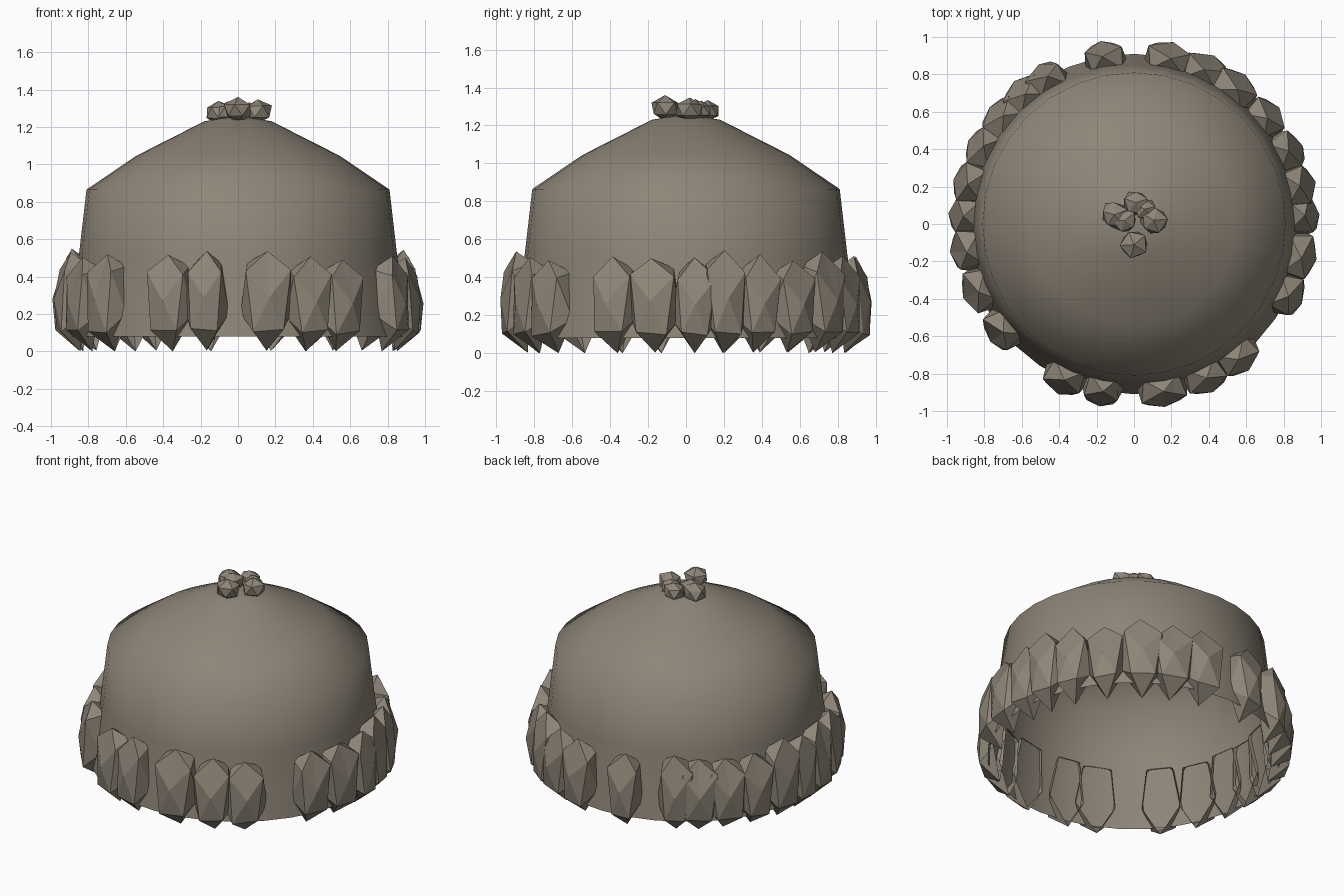
import bpy, bmesh, math, random
from mathutils import Vector

if "Cube" in bpy.data.objects:
    bpy.data.objects.remove(bpy.data.objects["Cube"])

random.seed(4)
stone = bpy.data.materials.new("grey_brown_stone")
stone.diffuse_color = (0.27, 0.235, 0.185, 1)
stone.use_nodes = True
stone.node_tree.nodes["Principled BSDF"].inputs["Base Color"].default_value = stone.diffuse_color


def finish(name, bm, smooth=False):
    me = bpy.data.meshes.new(name)
    for f in bm.faces:
        f.smooth = smooth
    bm.to_mesh(me)
    bm.free()
    me.materials.append(stone)
    ob = bpy.data.objects.new(name, me)
    bpy.context.collection.objects.link(ob)
    return ob


# dome: open-bottomed lathed shell, smooth
SEG = 32
profile = [(0.91, 0.08), (0.85, 0.52), (0.81, 0.865), (0.545, 1.045), (0.18, 1.23)]
bm = bmesh.new()
rings = []
for r, z in profile:
    rings.append([bm.verts.new((r * math.cos(2 * math.pi * i / SEG),
                                r * math.sin(2 * math.pi * i / SEG), z)) for i in range(SEG)])
for a, b in zip(rings, rings[1:]):
    for i in range(SEG):
        j = (i + 1) % SEG
        bm.faces.new((a[i], a[j], b[j], b[i]))
tip = bm.verts.new((0, 0, 1.26))
for i in range(SEG):
    bm.faces.new((rings[-1][i], rings[-1][(i + 1) % SEG], tip))
finish("dome", bm, True)

# rim stones: open-backed faceted shells, points are (sideways, radius, height)
CENTRE = (0, 0.995, 0.28)
OUTER = [(0, 0.91, 0.53), (0.105, 0.95, 0.42), (0.07, 0.97, 0.11), (-0.07, 0.97, 0.11), (-0.105, 0.95, 0.42)]
BACK = [(0.085, 0.83, 0.46), (0.125, 0.86, 0.2), (0, 0.85, 0.0), (-0.125, 0.86, 0.2), (-0.085, 0.83, 0.46)]
ANGLES = [3, 13, 25, 39, 53, 65, 78, 100, 121, 130, 141, 153, 166, 177, 189, 203,
          219, 246, 259, 280, 295, 308, 335, 349]


def rim_stone(bm, deg):
    a = math.radians(deg)
    out = Vector((math.cos(a), math.sin(a), 0))
    side = Vector((-out.y, out.x, 0))
    wide, tall = random.uniform(0.92, 1.12), random.uniform(0.93, 1.03)

    def vert(p, j=0.012):
        t, r, z = p
        q = side * (t * wide + random.uniform(-j, j)) + out * (r + random.uniform(-j, j) * 0.4)
        q.z = max(0, z * tall + random.uniform(-j, j))
        return bm.verts.new(q)

    c = vert(CENTRE, 0.008)
    o = [vert(p) for p in OUTER]
    b = [vert(p, 0.006) for p in BACK]
    for i in range(5):
        j = (i + 1) % 5
        bm.faces.new((c, o[j], o[i]))
        bm.faces.new((o[i], o[j], b[i]))
        bm.faces.new((o[j], b[j], b[i]))


bm = bmesh.new()
for d in ANGLES:
    rim_stone(bm, d)
finish("rim_stones", bm)

# crown cluster: small jittered stones around the top
bm = bmesh.new()
for x, y, s in [(0.01, 0.115, 0.07), (-0.105, 0.05, 0.08), (0.105, 0.02, 0.08),
                (0.0, -0.11, 0.08), (-0.05, 0.02, 0.07), (0.06, 0.08, 0.06)]:
    new = bmesh.ops.create_icosphere(bm, subdivisions=1, radius=s)["verts"]
    spin, lift = random.uniform(0, 6.28), random.uniform(1.275, 1.29)
    for v in new:
        p = v.co * random.uniform(0.88, 1.1)
        v.co = (x + p.x * math.cos(spin) - p.y * math.sin(spin),
                y + p.x * math.sin(spin) + p.y * math.cos(spin), lift + p.z * 0.85)
finish("crown_stones", bm)
